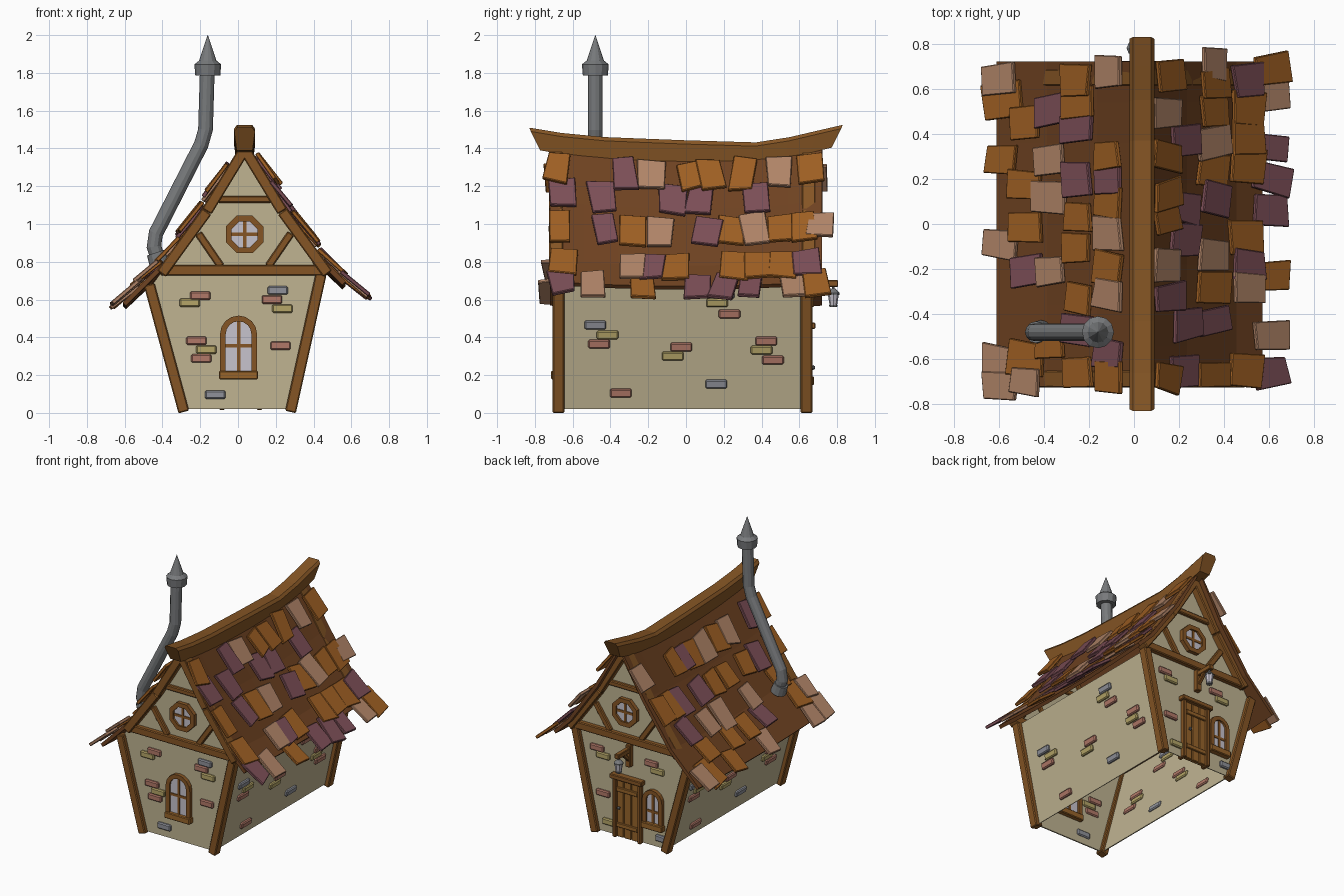
import bpy, bmesh, math, random
from mathutils import Vector as V, Matrix

if "Cube" in bpy.data.objects:
    bpy.data.objects.remove(bpy.data.objects["Cube"])
random.seed(4)
CX, YF, YB = 0.035, -0.675, 0.638      # ridge x, front and back wall planes


def mat(name, hexa):
    m = bpy.data.materials.new(name)
    c = [(int(hexa[i:i + 2], 16) / 255) ** 2.2 for i in (0, 2, 4)]
    m.diffuse_color = (*c, 1)
    m.use_nodes = True
    m.node_tree.nodes["Principled BSDF"].inputs["Base Color"].default_value = m.diffuse_color
    return m


WOOD, ROOF, WALL = mat("wood", "845629"), mat("roof_wood", "6E4426"), mat("plaster", "BEB290")
GLASS, METAL, DOOR = mat("glass", "C6C2CC"), mat("metal", "77797B"), mat("door_wood", "96642E")
TILE = {"O": mat("tile_orange", "9E6028"), "P": mat("tile_purple", "7C5058"), "K": mat("tile_peach", "B08468")}
BRICK = {"R": mat("brick_red", "B07868"), "Y": mat("brick_yellow", "B4A468"), "B": mat("brick_blue", "8E9098")}


def finish(name, bm, m, bevel=0, solid=0):
    bmesh.ops.recalc_face_normals(bm, faces=bm.faces) if not solid else None
    me = bpy.data.meshes.new(name)
    bm.to_mesh(me)
    bm.free()
    ob = bpy.data.objects.new(name, me)
    bpy.context.collection.objects.link(ob)
    me.materials.append(m)
    if bevel:
        b = ob.modifiers.new("bevel", "BEVEL")
        b.width, b.segments = bevel, 1
    if solid:
        s = ob.modifiers.new("solid", "SOLIDIFY")
        s.thickness, s.offset = solid, -1
    return ob


def box(bm, c, size, axes=None):
    """Box at c; axes are three direction vectors for its sides."""
    ax = axes or (V((1, 0, 0)), V((0, 1, 0)), V((0, 0, 1)))
    m = Matrix([a * s for a, s in zip(ax, size)]).transposed().to_4x4()
    m.translation = V(c)
    return bmesh.ops.create_cube(bm, size=1, matrix=m)["verts"]


def beam(bm, a, b, y, w, d):
    """Timber in an xz plane from a to b."""
    p, q = V((a[0], y, a[1])), V((b[0], y, b[1]))
    u = (q - p).normalized()
    box(bm, (p + q) / 2, ((q - p).length, d, w), (u, V((0, 1, 0)), u.cross(V((0, 1, 0)))))


def prism(bm, pts, y0, y1, inner=None):
    """Extrude an xz outline along y; with inner points it becomes a frame."""
    rings = [[bm.verts.new((x, y, z)) for x, z in p] for p in ([pts, inner] if inner else [pts]) for y in (y0, y1)]
    pairs = [(0, 1), (1, 3), (3, 2), (2, 0)] if inner else [(0, 1)]
    n = len(pts)
    for a, b in pairs:
        for i in range(n):
            j = (i + 1) % n
            bm.faces.new((rings[a][i], rings[a][j], rings[b][j], rings[b][i]))
    if not inner:
        bm.faces.new(rings[0])
        bm.faces.new(rings[1])


# Roof surface: height from distance to the ridge, sagging along y
PROFILE = [(0, 1.40), (0.2, 1.08), (0.42, 0.78), (0.70, 0.515)]


def roof_z(h, y):
    for (a, za), (b, zb) in zip(PROFILE, PROFILE[1:]):
        if h <= b or b == 0.70:
            return za + (zb - za) * (h - a) / (b - a) + 0.1 * y * y * (1 - h)


# Walls, open underneath
gable = [(-.29, .02), (.28, .02), (.435, .73), (.235, 1.06), (CX, 1.38), (-.165, 1.06), (-.38, .78), (-.46, .67)]
bm = bmesh.new()
f = [bm.verts.new((x, YF, z)) for x, z in gable]
k = [bm.verts.new((x, YB, z)) for x, z in gable]
bm.faces.new(f)
bm.faces.new(k[::-1])
bm.faces.new((f[1], k[1], k[2], f[2]))
bm.faces.new((f[0], f[7], k[7], k[0]))
finish("walls", bm, WALL, solid=0.01)

# Roof deck
bm = bmesh.new()
hs, ys = [-.645, -.42, -.2, 0, .2, .42, .535], [-.72 + .18 * i for i in range(9)]
g = [[bm.verts.new((CX + h, y, roof_z(abs(h), y))) for y in ys] for h in hs]
for i in range(len(hs) - 1):
    for j in range(8):
        bm.faces.new((g[i][j], g[i + 1][j], g[i + 1][j + 1], g[i][j + 1]))
finish("roof_deck", bm, ROOF, solid=0.025)

# Ridge beam with raised, slanted ends
bm = bmesh.new()
prev = None
for y, z in [(-.83, 1.51), (-.66, 1.482), (-.43, 1.46), (0, 1.443), (.37, 1.432), (.55, 1.46), (.7, 1.495), (.83, 1.525)]:
    yb = y * 0.93
    ring = [bm.verts.new(p) for p in [(CX - .042, yb, z - .12), (CX + .042, yb, z - .12), (CX + .055, y * .99, z - .02),
                                      (CX + .04, y, z), (CX - .04, y, z), (CX - .055, y * .99, z - .02)]]
    if prev:
        for i in range(6):
            bm.faces.new((prev[i], prev[(i + 1) % 6], ring[(i + 1) % 6], ring[i]))
    else:
        bm.faces.new(ring)
    prev = ring
bm.faces.new(prev)
finish("ridge_beam", bm, WOOD)

# Roof tiles: side, distance from ridge, then positions along y with colours
ROWS = [
    (1, .10, [-.685, -.325, -.18, .02, .13, .3, .49, .66], "OPKOOOKO"),
    (1, .18, [-.66, -.44, -.07, .07, .37], "PPPPP"),
    (1, .30, [-.67, -.43, -.28, -.135, .11, .24, .36, .505, .62, .71], "OPOKPOKOOK"),
    (1, .45, [-.65, -.28, -.18, -.055, .26, .39, .52, .64], "OKPOOOOP"),
    (1, .56, [-.66, -.49, -.23, .06, .2, .34, .57, .69], "PKOPPPKO"),
    (-1, .61, [.64, .55, .29, -.09, -.61, -.72], "KOOKKK"),
    (-1, .50, [.45, .17, -.01, -.21, -.6, -.7], "OOOPOK"),
    (-1, .39, [.5, .28, .12, -.21, -.53], "PKKKO"),
    (-1, .27, [.64, .53, .42, .2, .03, -.11, -.33, -.47, -.66], "OOPPOOOPO"),
    (-1, .13, [.68, .31, .2, .1, -.04, -.2, -.32, -.57, -.68], "KOPOKOKPO")]
bms = {c: bmesh.new() for c in TILE}
for s, h, yy, cols in ROWS:
    for y, c in zip(yy, cols):
        d = V((s * .16, 0, roof_z(h + .08, y) - roof_z(max(h - .08, 0), y))).normalized()
        n = V((-d.z * s, 0, d.x * s)) * s
        n = n if n.z > 0 else -n
        lift = random.uniform(.05, .13)
        d, n = (d + n * lift).normalized(), (n - d * lift).normalized()
        a = random.uniform(-.16, .16)
        w = V((0, 1, 0))
        d, w = d * math.cos(a) + w * math.sin(a), w * math.cos(a) - d * math.sin(a)
        pos = V((CX + s * h, y, roof_z(h, y))) + n * random.uniform(.018, .034)
        vs = box(bms[c], pos, (random.uniform(.17, .21), random.uniform(.12, .15), .022), (d, w, n))
        j = {}
        for v in vs:       # uneven corners
            key = ((v.co - pos).dot(d) > 0, (v.co - pos).dot(w) > 0)
            j.setdefault(key, d * random.uniform(-.014, .014) + w * random.uniform(-.01, .01))
            v.co += j[key]
for c, b in bms.items():
    finish("roof_tiles_" + TILE[c].name[5:], b, TILE[c], bevel=.004)

# Timber frame on both gables
for end, y, o in (("front", YF, -1), ("back", YB, 1)):
    bm = bmesh.new()
    beam(bm, (-.287, .005), (-.47, .68), y, .058, .062)
    beam(bm, (.278, .005), (.44, .735), y, .058, .062)
    beam(bm, (-.41, .755), (.47, .755), y + o * .004, .055, .06)
    beam(bm, (CX - .14, 1.13), (CX + .14, 1.13), y, .036, .045)
    for s in (-1, 1):
        beam(bm, (CX + s * .245, .95), (CX + s * .125, .775), y, .04, .045)
        pts = [(CX + s * h, roof_z(h, y) - .05) for h in (0, .2, .44)]
        for a, b in zip(pts, pts[1:]):
            beam(bm, a, b, y + o * .012, .058, .075)
    finish(end + "_timbers", bm, WOOD, bevel=.006)


def window(name, outer, inner, bars, y, sill=None):
    bm = bmesh.new()
    prism(bm, outer, y - .028, y + .028, inner)
    for a, b in bars:
        beam(bm, a, b, y, .018, .036)
    finish(name + "_frame", bm, WOOD)
    bm = bmesh.new()
    prism(bm, inner, y - .013, y + .013)
    finish(name + "_glass", bm, GLASS)
    if sill:
        bm = bmesh.new()
        box(bm, (sill[0], y, sill[1]), (sill[2], .08, .045))
        finish(name + "_sill", bm, DOOR, bevel=.005)


def octagon(r):
    return [(CX + r * math.cos((i + .5) * math.pi / 4), .945 + r * math.sin((i + .5) * math.pi / 4)) for i in range(8)]


def arch(cx, z0, zs, w):
    return [(cx - w, z0), (cx + w, z0)] + [(cx + w * math.cos(i * math.pi / 8), zs + w * math.sin(i * math.pi / 8)) for i in range(9)]


# Round attic windows and arched windows
for end, y, cx, z0, z1, w in (("front", YF, .003, .18, .515, .098), ("back", YB, -.19, .15, .435, .08)):
    window(end + "_round_window", octagon(.108), octagon(.074),
           [((CX - .075, .945), (CX + .075, .945)), ((CX, .87), (CX, 1.02))], y)
    window(end + "_arched_window", arch(cx, z0, z1 - w, w), arch(cx, z0 + .03, z1 - w, w - .03),
           [((cx, z0), (cx, z1 - .02)), ((cx - w + .02, z1 - .16), (cx + w - .02, z1 - .16))], y, (cx, z0 + .02, 2 * w + .01))

# Door with frame, battens and knob
bm = bmesh.new()
for s in (-1, 1):
    box(bm, (.015 + s * .1, YB, .235), (.028, .065, .44))
box(bm, (.015, YB + .004, .462), (.26, .085, .034))
finish("door_frame", bm, WOOD, bevel=.005)
bm = bmesh.new()
for i in range(3):
    box(bm, (-.043 + i * .058, YB + .003, .235), (.054, .03, .43))
for z in (.11, .37):
    box(bm, (.015, YB + .018, z), (.17, .022, .032))
finish("door_planks", bm, DOOR, bevel=.004)
bm = bmesh.new()
bmesh.ops.create_icosphere(bm, subdivisions=1, radius=.013, matrix=Matrix.Translation((.075, YB + .035, .24)))
finish("door_knob", bm, METAL)

# Lantern bracket and lantern over the door
LX, LY = .0, .78
bm = bmesh.new()
box(bm, (LX, .72, .685), (.035, .17, .035))
box(bm, (LX, YB + .02, .64), (.04, .04, .16))
u = V((0, .09, .09)).normalized()
box(bm, (LX, .69, .635), (.025, .12, .025), (V((1, 0, 0)), u, V((1, 0, 0)).cross(u)))
finish("lantern_bracket", bm, WOOD, bevel=.004)


def cone(bm, x, y, z0, z1, r0, r1, n=12):
    bmesh.ops.create_cone(bm, cap_ends=True, segments=n, radius1=r0, radius2=r1, depth=z1 - z0,
                          matrix=Matrix.Translation((x, y, (z0 + z1) / 2)))


bm = bmesh.new()
for z0, z1, r0, r1 in ((.56, .572, .02, .024), (.625, .635, .033, .033), (.635, .658, .033, .01), (.655, .672, .006, .006)):
    cone(bm, LX, LY, z0, z1, r0, r1, 8)
finish("lantern_metal", bm, METAL)
bm = bmesh.new()
cone(bm, LX, LY, .572, .625, .02, .029, 8)
finish("lantern_glass", bm, GLASS)

# Bricks showing on both faces of the walls
FRONT = [(-.2, .62, "R"), (-.255, .583, "Y"), (.21, .648, "B"), (.18, .6, "R"), (.235, .552, "Y"), (-.22, .382, "R"),
         (-.168, .335, "Y"), (-.195, .288, "R"), (.225, .356, "R"), (-.12, .096, "B")]
BACK = [(.27, .62, "R"), (.22, .575, "Y"), (-.17, .62, "R"), (-.22, .575, "Y"), (-.26, .09, "B"), (.22, .3, "R"), (.17, .1, "Y")]
SIDE = [(-.48, .467, "B"), (-.415, .414, "Y"), (-.46, .366, "R"), (.2, .63, "B"), (.165, .584, "Y"), (.23, .525, "R"), (-.025, .35, "R"),
        (-.07, .302, "Y"), (.425, .382, "R"), (.4, .334, "Y"), (.46, .281, "R"), (.16, .154, "B"), (-.345, .106, "R")]
bms = {c: bmesh.new() for c in BRICK}
for rows, y in ((FRONT, YF), (BACK, YB)):
    for x, z, c in rows:
        box(bms[c], (x, y, z), (.108, .036, .045))
for s, x0, lean in ((1, .28, .218), (-1, -.29, .262)):
    up = V((s * lean, 0, 1)).normalized()
    for y, z, c in SIDE:
        box(bms[c], (x0 + s * lean * (z - .02), s * y, z), (.036, .115, .045), (up.cross(V((0, 1, 0))), V((0, 1, 0)), up))
for c, b in bms.items():
    finish("bricks_" + BRICK[c].name[6:], b, BRICK[c], bevel=.007)

# Bent stove pipe with collar and pointed cap
bm = bmesh.new()
path = [V(p) for p in ((-.41, -.48, .78), (-.445, -.48, .88), (-.435, -.48, .95), (-.195, -.48, 1.42), (-.172, -.48, 1.5), (-.163, -.48, 1.8))]
prev = None
for i, p in enumerate(path):
    t = (path[min(i + 1, 5)] - path[max(i - 1, 0)]).normalized()
    e = V((0, 1, 0)).cross(t)
    ring = [bm.verts.new(p + .039 * (e * math.cos(q * math.pi / 6) + V((0, 1, 0)) * math.sin(q * math.pi / 6))) for q in range(12)]
    if prev:
        for q in range(12):
            bm.faces.new((prev[q], prev[(q + 1) % 12], ring[(q + 1) % 12], ring[q]))
    prev = ring
finish("stove_pipe", bm, METAL)
bm = bmesh.new()
rot = Matrix.Translation((-.425, -.48, .815)) @ Matrix.Rotation(-.33, 4, "Y")
bmesh.ops.create_cone(bm, cap_ends=True, segments=12, radius1=.054, radius2=.048, depth=.07, matrix=rot)
finish("pipe_collar", bm, METAL)
bm = bmesh.new()
for z0, z1, r0, r1 in ((1.785, 1.845, .066, .071), (1.845, 1.865, .071, .046), (1.865, 2.0, .046, .001)):
    cone(bm, -.16, -.48, z0, z1, r0, r1)
finish("pipe_cap", bm, METAL)
